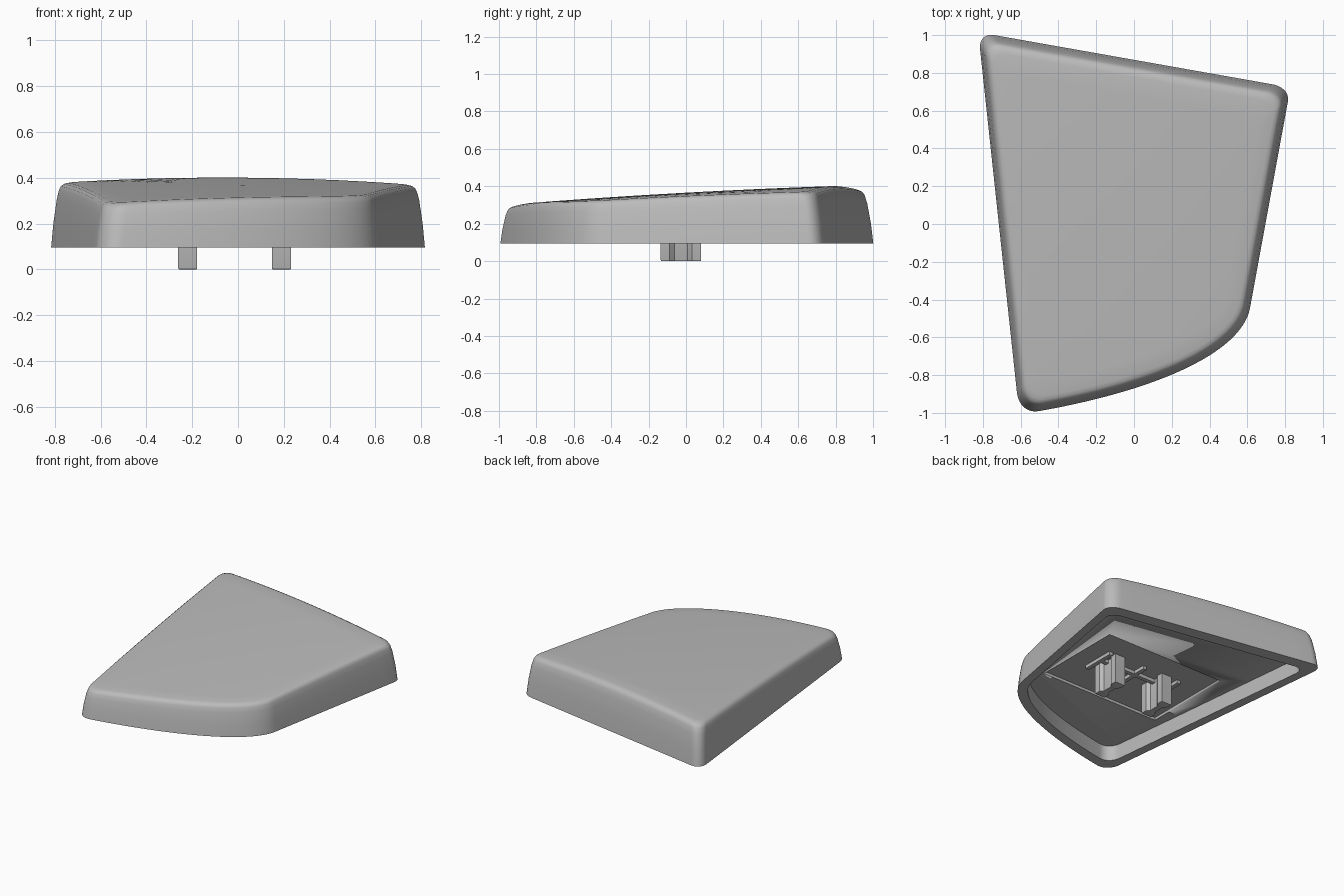
import bpy
import bmesh
from mathutils import Vector
from mathutils.geometry import interpolate_bezier

if "Cube" in bpy.data.objects:
    bpy.data.objects.remove(bpy.data.objects["Cube"], do_unlink=True)

BASE, CEILING, POCKET = 0.095, 0.2, 0.22
CENTRE = Vector((0, -0.1))

plastic = bpy.data.materials.new("grey plastic")
plastic.use_nodes = True
colour = (0.5, 0.5, 0.5, 1)
plastic.diffuse_color = colour
plastic.node_tree.nodes["Principled BSDF"].inputs["Base Color"].default_value = colour


def finish(name, bm, angle=0.6):
    bmesh.ops.recalc_face_normals(bm, faces=bm.faces)
    mesh = bpy.data.meshes.new(name)
    bm.to_mesh(mesh)
    bm.free()
    mesh.materials.append(plastic)
    obj = bpy.data.objects.new(name, mesh)
    bpy.context.collection.objects.link(obj)
    bpy.ops.object.select_all(action="DESELECT")
    bpy.context.view_layer.objects.active = obj
    obj.select_set(True)
    bpy.ops.object.shade_smooth_by_angle(angle=angle)
    return obj


def box(name, x, y, z):
    """Box from three (low, high) ranges."""
    bm = bmesh.new()
    bmesh.ops.create_cube(bm, size=1)
    for v in bm.verts:
        v.co = [r[0] if c < 0 else r[1] for c, r in zip(v.co, (x, y, z))]
    return finish(name, bm)


def curve(points, steps):
    return [p.to_2d() for p in interpolate_bezier(*[Vector((*p, 0)) for p in points], steps)]


def corner(start, tip, end):
    """Rounded corner between two tangent points."""
    a, t, b = Vector(start), Vector(tip), Vector(end)
    return curve((a, a.lerp(t, 0.58), b.lerp(t, 0.58), b), 12)


def edge(a, b):
    """Inner points along a straight side."""
    return [a.lerp(b, i / 12) for i in range(1, 12)]


# Outline: three rounded corners and one long sweeping front curve
spans = [
    corner((-0.815, 0.925), (-0.825, 1.015), (-0.74, 1.0)),
    corner((0.73, 0.74), (0.828, 0.724), (0.815, 0.65)),
    curve(((0.615, -0.44), (0.575, -0.68), (0.12, -0.88), (-0.5, -0.99)), 32),
    corner((-0.5, -0.99), (-0.607, -1.013), (-0.62, -0.89)),
]
outline = []
for i, span in enumerate(spans):
    following = spans[(i + 1) % 4][0]
    if (span[-1] - following).length < 0.01:
        outline += span[:-1]
    else:
        outline += span + edge(span[-1], following)


def top_height(p):
    """Gently domed top that slopes down to the front."""
    return 0.366 + 0.055 * p.y - 0.013 * p.y ** 2 - 0.045 * p.x ** 2


# Cap shell: cavity, rim, flared wall, soft shoulder and domed top
bm = bmesh.new()


def ring(scale, height):
    points = [CENTRE + (p - CENTRE) * scale for p in outline]
    return [bm.verts.new((p.x, p.y, height(p))) for p in points]


rings = [ring(0.893, lambda p: CEILING), ring(0.905, lambda p: BASE)]
profile = [(1, 0), (0.988, 0.38), (0.97, 0.75), (0.958, 0.89),
           (0.948, 0.95), (0.93, 0.985), (0.905, 1)]
profile += [(0.1 * s, 1) for s in range(8, 0, -1)]
for scale, rise in profile:
    rings.append(ring(scale, lambda p: BASE + (top_height(p) - BASE) * rise))
count = len(outline)
for low, high in zip(rings, rings[1:]):
    for i in range(count):
        j = (i + 1) % count
        bm.faces.new((low[i], low[j], high[j], high[i]))
bm.faces.new(rings[0])
bm.faces.new(rings[-1])
cap = finish("cap_shell", bm)

# Shallow rectangular pocket in the cavity ceiling
cutter = box("pocket_cutter", (-0.53, 0.45), (-0.41, 0.28), (0.15, POCKET))
cut = cap.modifiers.new("pocket", "BOOLEAN")
cut.operation = "DIFFERENCE"
cut.solver = "EXACT"
cut.object = cutter
bpy.context.view_layer.objects.active = cap
bpy.ops.object.modifier_apply(modifier=cut.name)
bpy.data.objects.remove(cutter, do_unlink=True)

# Two waisted mounting stems
half = [(0.022, 0), (0.022, 0.035), (0.042, 0.06), (0.042, 0.108)]
quarter = half[1:]
section = (quarter + [(-x, y) for x, y in reversed(quarter)]
           + [(-x, -y) for x, y in quarter] + [(x, -y) for x, y in reversed(quarter)])
for name, x0 in (("right_stem", -0.22), ("left_stem", 0.19)):
    bm = bmesh.new()
    foot = bm.faces.new([bm.verts.new((x0 + x, y - 0.027, 0)) for x, y in section])
    rim = list(foot.edges)
    up = bmesh.ops.extrude_face_region(bm, geom=[foot], use_keep_orig=True)["geom"]
    for v in up:
        if isinstance(v, bmesh.types.BMVert):
            v.co.z = POCKET + 0.005
    bmesh.ops.bevel(bm, geom=rim, offset=0.006, segments=2, affect="EDGES", profile=0.5)
    finish(name, bm)

# Reinforcing ribs around the stems
rib_z = (CEILING - 0.005, POCKET + 0.005)
for name, x in (("left_rib", 0.27), ("middle_rib", -0.03), ("right_rib", -0.33)):
    box(name, (x - 0.015, x + 0.015), (-0.17, 0.08), rib_z)
box("cross_rib", (-0.33, 0.27), (-0.045, -0.015), rib_z)
